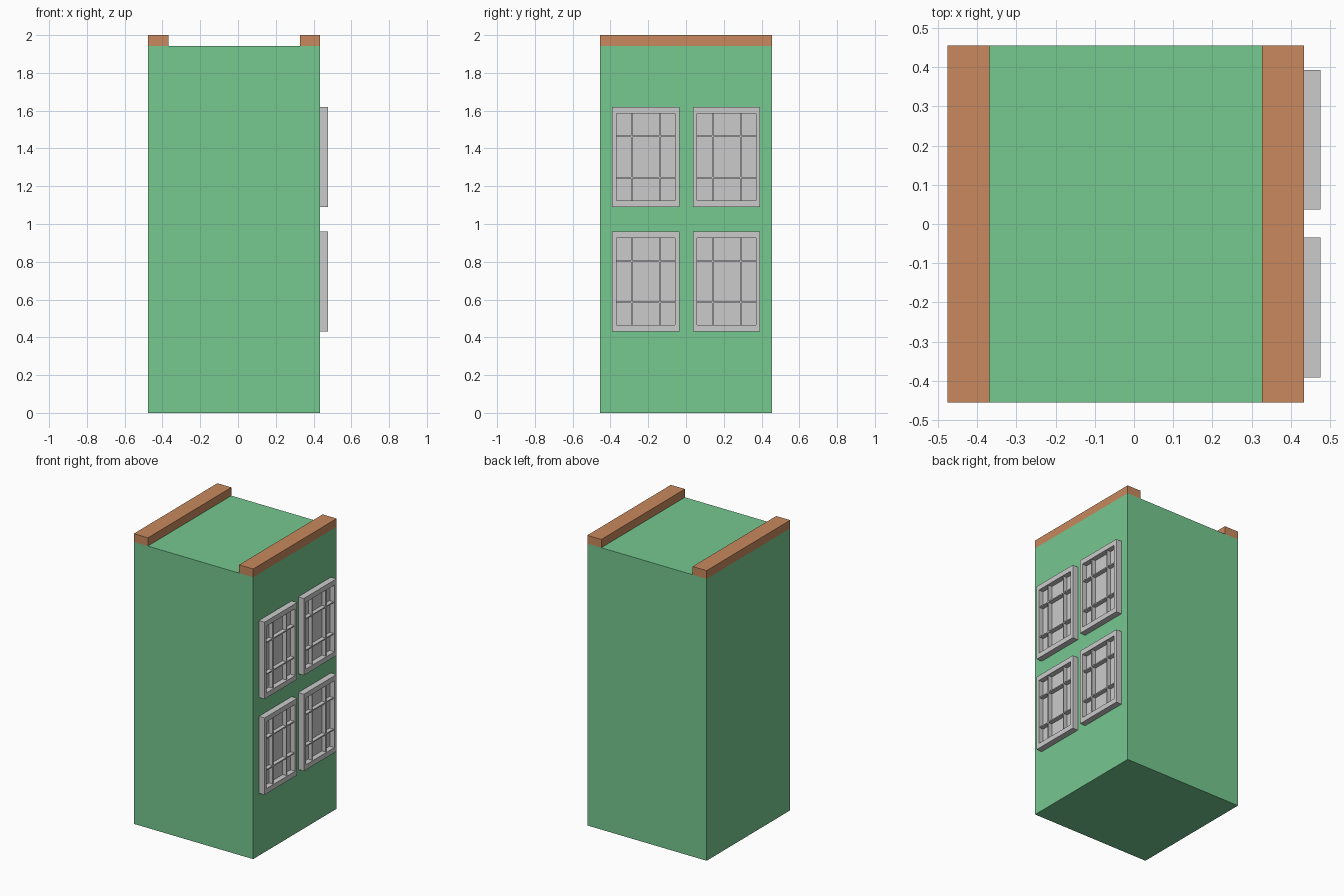
import bpy, bmesh
from mathutils import Vector

if "Cube" in bpy.data.objects:
    bpy.data.objects.remove(bpy.data.objects["Cube"])


def material(name, color):
    m = bpy.data.materials.new(name)
    m.diffuse_color = color
    m.use_nodes = True
    m.node_tree.nodes["Principled BSDF"].inputs["Base Color"].default_value = m.diffuse_color
    return m


def add_box(bm, lo, hi):
    lo, hi = Vector(lo), Vector(hi)
    verts = bmesh.ops.create_cube(bm, size=1)["verts"]
    for v in verts:
        v.co = (lo + hi) / 2 + v.co * (hi - lo)


def make_object(name, bm, mat=None):
    me = bpy.data.meshes.new(name)
    bmesh.ops.recalc_face_normals(bm, faces=bm.faces)
    bm.to_mesh(me)
    bm.free()
    ob = bpy.data.objects.new(name, me)
    bpy.context.collection.objects.link(ob)
    if mat:
        me.materials.append(mat)
    return ob


def box(name, lo, hi, mat=None):
    bm = bmesh.new()
    add_box(bm, lo, hi)
    return make_object(name, bm, mat)


green = material("wall_green", (0.18, 0.58, 0.28, 1))
orange = material("trim_orange", (0.58, 0.25, 0.11, 1))

X0, X1, Y, ROOF = -0.476, 0.434, 0.455, 1.943

# Building body and the two roof edge strips
box("wall_block", (X0, -Y, 0), (X1, Y, ROOF), green)
box("roof_strip_left", (X0, -Y, ROOF), (X0 + 0.107, Y, 2), orange)
box("roof_strip_right", (X1 - 0.107, -Y, ROOF), (X1, Y, 2), orange)

# Window: mitred frame ring, pane and four glazing bars
W, H, DEPTH, RIM, RIM_Z = 0.356, 0.53, 0.042, 0.022, 0.035
BAR, BAR_DEPTH = 0.008, 0.034


def window(name, y, z):
    bm = bmesh.new()
    rings = []
    for x, dy, dz in ((0, 0, 0), (DEPTH, 0, 0), (DEPTH, RIM, RIM_Z), (0, RIM, RIM_Z)):
        rings.append([bm.verts.new((x, a, b)) for a, b in
                      ((dy, dz), (W - dy, dz), (W - dy, H - dz), (dy, H - dz))])
    for k in range(4):
        a, b = rings[k], rings[(k + 1) % 4]
        for i in range(4):
            j = (i + 1) % 4
            bm.faces.new((a[i], a[j], b[j], b[i]))
    frame = make_object(name + "_frame", bm)

    pane = box(name + "_pane", (0, RIM, RIM_Z), (0.006, W - RIM, H - RIM_Z))

    bm = bmesh.new()
    for c in (0.104, 0.253):
        add_box(bm, (0, c - BAR / 2, RIM_Z), (BAR_DEPTH, c + BAR / 2, H - RIM_Z))
    for c in (0.156, 0.374):
        add_box(bm, (0, RIM, c - BAR / 2), (BAR_DEPTH, W - RIM, c + BAR / 2))
    bars = make_object(name + "_bars", bm)

    for ob in (frame, pane, bars):
        ob.location = (X1, y, z)


for row, z in (("lower", 0.43), ("upper", 1.09)):
    for side, y in (("front", -0.391), ("back", 0.037)):
        window(f"{row}_{side}_window", y, z)
